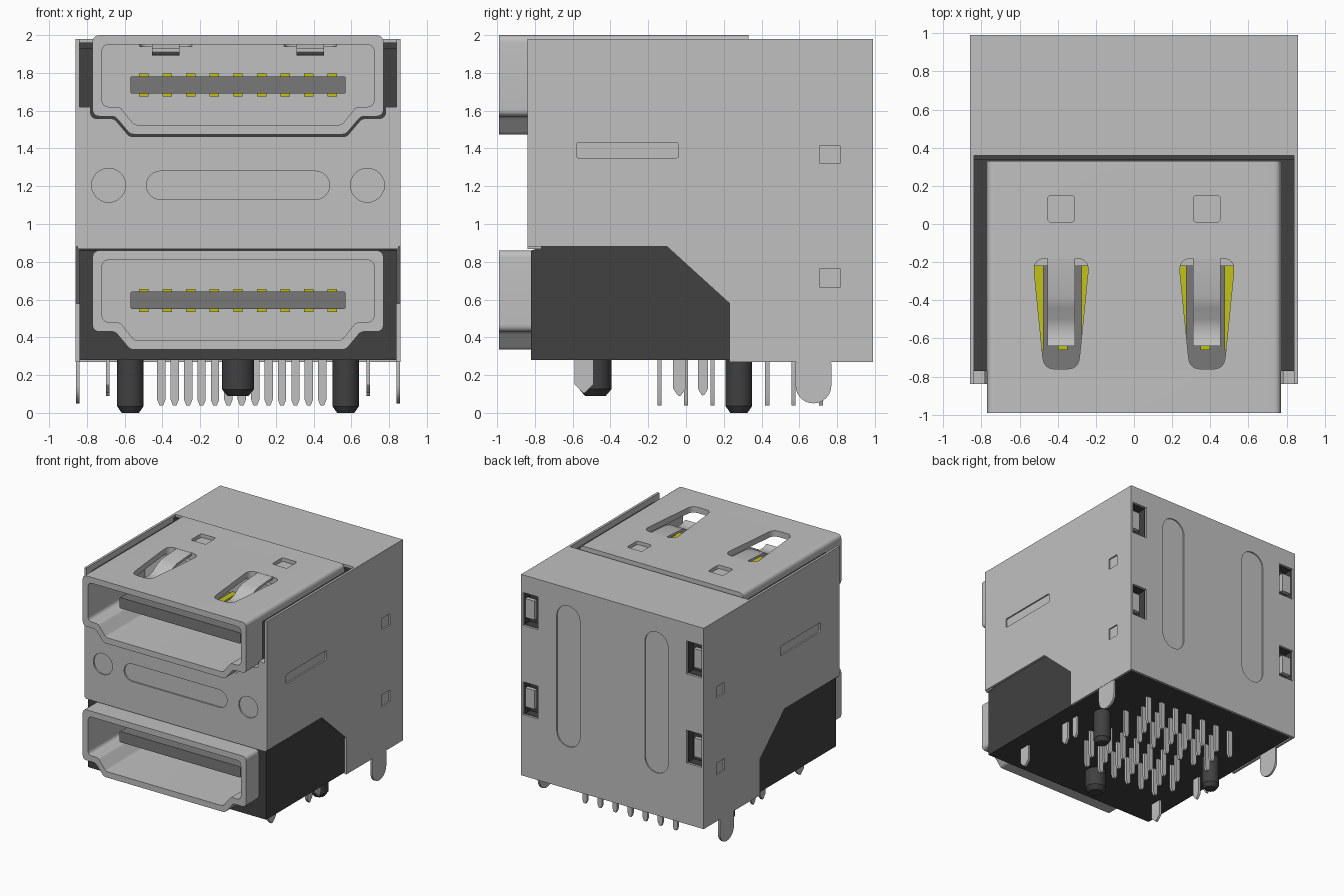
import bpy, bmesh, math
from mathutils import Vector, Matrix

if "Cube" in bpy.data.objects:
    bpy.data.objects.remove(bpy.data.objects["Cube"], do_unlink=True)


def material(name, r, g, b):
    m = bpy.data.materials.new(name)
    m.use_nodes = True
    m.diffuse_color = (r, g, b, 1)
    m.node_tree.nodes["Principled BSDF"].inputs["Base Color"].default_value = (r, g, b, 1)
    return m


METAL = material("light grey metal", 0.53, 0.53, 0.53)
BLACK = material("black plastic", 0.052, 0.052, 0.052)
GREY = material("mid grey plastic", 0.19, 0.19, 0.19)
GOLD = material("yellow contact", 0.54, 0.54, 0.01)


def finish(name, bm, mat):
    bmesh.ops.recalc_face_normals(bm, faces=bm.faces)
    mesh = bpy.data.meshes.new(name)
    bm.to_mesh(mesh)
    bm.free()
    mesh.materials.append(mat)
    ob = bpy.data.objects.new(name, mesh)
    bpy.context.collection.objects.link(ob)
    return ob


def prism(name, pts, axis, a, b, mat):
    """Extrude a 2D outline along an axis from a to b."""
    place = {"x": lambda u, v: (a, u, v), "y": lambda u, v: (u, a, v),
             "z": lambda u, v: (u, v, a)}[axis]
    bm = bmesh.new()
    face = bm.faces.new([bm.verts.new(place(u, v)) for u, v in pts])
    ext = bmesh.ops.extrude_face_region(bm, geom=[face])["geom"]
    shift = Vector([(b - a) * (axis == k) for k in "xyz"])
    bmesh.ops.translate(bm, vec=shift, verts=[g for g in ext if isinstance(g, bmesh.types.BMVert)])
    return finish(name, bm, mat)


def rect(u0, u1, v0, v1):
    return [(u0, v0), (u1, v0), (u1, v1), (u0, v1)]


def box(name, x0, x1, y0, y1, z0, z1, mat):
    return prism(name, rect(x0, x1, y0, y1), "z", z0, z1, mat)


def rounded(pts, r, steps=6):
    """Round every corner of an outline."""
    out = []
    for i, p in enumerate(pts):
        p, q, s = Vector(p), Vector(pts[i - 1]), Vector(pts[(i + 1) % len(pts)])
        d0, d1 = (q - p).normalized(), (s - p).normalized()
        half = d0.angle(d1) / 2
        t = min(r / math.tan(half), (q - p).length * 0.49, (s - p).length * 0.49)
        start, end = p + d0 * t, p + d1 * t
        for k in range(steps + 1):
            f = k / steps
            c = start * (1 - f) ** 2 + p * 2 * f * (1 - f) + end * f ** 2
            out.append(tuple(c))
    return out


def stadium(cu, cv, length, width, upright=False):
    r, h = width / 2, (length - width) / 2
    pts = []
    for k in range(26):
        side = 1 if k < 13 else -1
        ang = -math.pi / 2 + math.pi * (k if k < 13 else k - 1) / 12
        pts.append((side * h + r * math.cos(ang), r * math.sin(ang)))
    if h == 0:
        pts = pts[:12] + pts[13:25]
    return [(cu - v, cv + u) if upright else (cu + u, cv + v) for u, v in pts]


def cut(ob, *cutters):
    for c in cutters:
        mod = ob.modifiers.new("cut", "BOOLEAN")
        mod.operation, mod.solver, mod.object = "DIFFERENCE", "EXACT", c
        bpy.context.view_layer.objects.active = ob
        bpy.ops.object.modifier_apply(modifier=mod.name)
        bpy.data.objects.remove(c, do_unlink=True)


def shell_outline(d, z):
    """Port outline, inset by d, with its top at z."""
    half = [(0.77 - d, z - d), (0.77 - d, z - 0.43 + d),
            (0.65 - d * 0.5, z - 0.43 + d), (0.57 - d * 0.4, z - 0.525 + d)]
    return rounded(half + [(-x, v) for x, v in reversed(half)], 0.04)


PORTS = {"upper": 2.0, "lower": 0.86}
SIDES = {"left": 1, "right": -1}
WINDOWS = (1.69, 0.93)

# Black housing with openings for the ports and latch windows
housing = prism("housing", [(-0.82, 0.28), (0.97, 0.28), (0.97, 1.96), (0.335, 1.96), (0.335, 1.93),
                            (-0.77, 1.93), (-0.77, 0.875), (-0.82, 0.86)], "x", -0.84, 0.84, BLACK)
for top in PORTS.values():
    cut(housing, prism("cutter", shell_outline(0.02, top), "y", -1.1, 0.3, BLACK))

# Port shells, tongues and contacts
for port, top in PORTS.items():
    shell = prism(port + "_port_shell", shell_outline(0, top), "y", -0.99, 0.33, METAL)
    cut(shell, prism("cutter", shell_outline(0.05, top), "y", -1.1, -0.22, METAL))
    if port == "upper":
        for side, s in SIDES.items():
            cx = s * 0.382
            slot = [(cx - 0.148, -0.18), (cx + 0.148, -0.18), (cx + 0.09, -0.76), (cx - 0.09, -0.76)]
            cut(shell, prism("cutter", rounded(slot, 0.065), "z", 1.94, 2.05, METAL),
                prism("cutter", rounded(rect(cx - 0.07, cx + 0.07, 0.01, 0.15), 0.02), "z", 1.97, 2.05, METAL))
            path = [(-0.17, 1.999), (-0.38, 1.985), (-0.44, 1.965), (-0.5, 1.925),
                    (-0.55, 1.912), (-0.6, 1.915), (-0.64, 1.93)]
            prism(side + "_spring", path + [(y, z - 0.02) for y, z in reversed(path)],
                  "x", cx - 0.072, cx + 0.072, METAL)
    prism(port + "_tongue", rounded(rect(-0.57, 0.57, top - 0.31, top - 0.218), 0.012),
          "y", -0.78, -0.2, GREY)
    for k in range(9):
        x = (k - 4) * 0.1247
        box(port + "_top_contact", x - 0.025, x + 0.025, -0.66, -0.21, top - 0.23, top - 0.204, GOLD)
        box(port + "_bottom_contact", x - 0.025, x + 0.025, -0.66, -0.21, top - 0.325, top - 0.3, GOLD)

# Side shield plates, with pressed marks, latch tabs and legs
outline = [(-0.84, 0.88), (-0.1, 0.88), (0.23, 0.58), (0.23, 0.27), (0.99, 0.27), (0.99, 1.98), (-0.84, 1.98)]
for side, s in SIDES.items():
    plate = prism(side + "_shield", outline, "x", s * 0.84, s * 0.86, METAL)
    for mark in (rounded(rect(-0.58, -0.04, 1.35, 1.43), 0.012),
                 rect(0.71, 0.815, 1.32, 1.415), rect(0.71, 0.815, 0.665, 0.765)):
        cut(plate, prism("cutter", mark, "x", s * 0.848, s * 0.9, METAL))
    prism(side + "_shield_leg", stadium(0.675, 0.2, 0.3, 0.19, True), "x", s * 0.84, s * 0.858, METAL)
    for y, w, low in ((-0.54, 0.1, 0.1), (-0.035, 0.07, 0.08), (0.09, 0.055, 0.08)):
        leg = [(y - w / 2, 0.3), (y - w / 2, low + 0.05), (y, low), (y + w / 2, low + 0.05), (y + w / 2, 0.3)]
        prism(side + "_board_leg", rounded(leg, 0.015), "x", s * 0.68, s * 0.7, METAL)

# Top shield plate
box("top_shield", -0.85, 0.85, 0.36, 0.98, 1.955, 1.98, METAL)

# Back shield plate with two pressed ribs and four latch windows
back = box("back_shield", -0.85, 0.85, 0.968, 0.99, 0.27, 1.98, METAL)
for side, s in SIDES.items():
    cut(back, prism("cutter", stadium(s * 0.415, 1.23, 1.2, 0.22, True), "y", 0.98, 1.1, METAL))
    x0, x1 = sorted((s * 0.7, s * 0.84))
    for z in WINDOWS:
        cut(back, prism("cutter", rect(x0, x1, z - 0.14, z + 0.14), "y", 0.9, 1.1, METAL))
        cut(housing, prism("cutter", rect(x0 + 0.003, x1 - 0.003, z - 0.137, z + 0.137), "y", 0.9, 1.1, BLACK))
        t0, t1 = sorted((s * 0.75, s * 0.85))
        box(side + "_latch_tab", t0, t1, 0.93, 0.965, z - 0.08, z + 0.08, METAL)

# Front shield plate with pressed bar and discs
front = box("front_shield", -0.85, 0.85, -0.84, -0.765, 0.868, 1.62, METAL)
cut(front, prism("cutter", shell_outline(-0.012, 2.0), "y", -1.1, 0, METAL),
    prism("cutter", stadium(0, 1.205, 0.97, 0.15), "y", -1, -0.828, METAL))
for s in SIDES.values():
    cut(front, prism("cutter", stadium(s * 0.685, 1.205, 0.18, 0.18), "y", -1, -0.828, METAL))


# Locating pegs with chamfered tips
def peg(name, x, y, r, low):
    bm = bmesh.new()
    tip = 0.035
    for r1, r2, z0, z1 in ((r * 0.65, r, low, low + tip), (r, r, low + tip, 0.3)):
        bmesh.ops.create_cone(bm, cap_ends=True, segments=32, radius1=r1, radius2=r2, depth=z1 - z0,
                              matrix=Matrix.Translation((x, y, (z0 + z1) / 2)))
    finish(name, bm, BLACK)


peg("front_peg", 0, -0.48, 0.085, 0.09)
for side, s in SIDES.items():
    peg(side + "_peg", s * 0.57, 0.28, 0.07, 0)

# Staggered rows of solder pins
for row, y in enumerate((0.715, 0.57, 0.43, 0.14, 0, -0.14)):
    count = 7 - row % 2
    for k in range(count):
        x = 0.02 + (k - (count - 1) / 2) * 0.142
        pin = [(x - 0.022, 0.3), (x - 0.022, 0.07), (x - 0.01, 0.04),
               (x + 0.01, 0.04), (x + 0.022, 0.07), (x + 0.022, 0.3)]
        prism("solder_pin", pin, "y", y - 0.011, y + 0.011, METAL)

# Smooth the rounded parts and keep the sharp edges
bpy.ops.object.select_all(action="DESELECT")
for ob in bpy.context.collection.objects:
    if ob.type == "MESH":
        ob.select_set(True)
        bpy.context.view_layer.objects.active = ob
bpy.ops.object.shade_smooth_by_angle(angle=math.radians(30))
